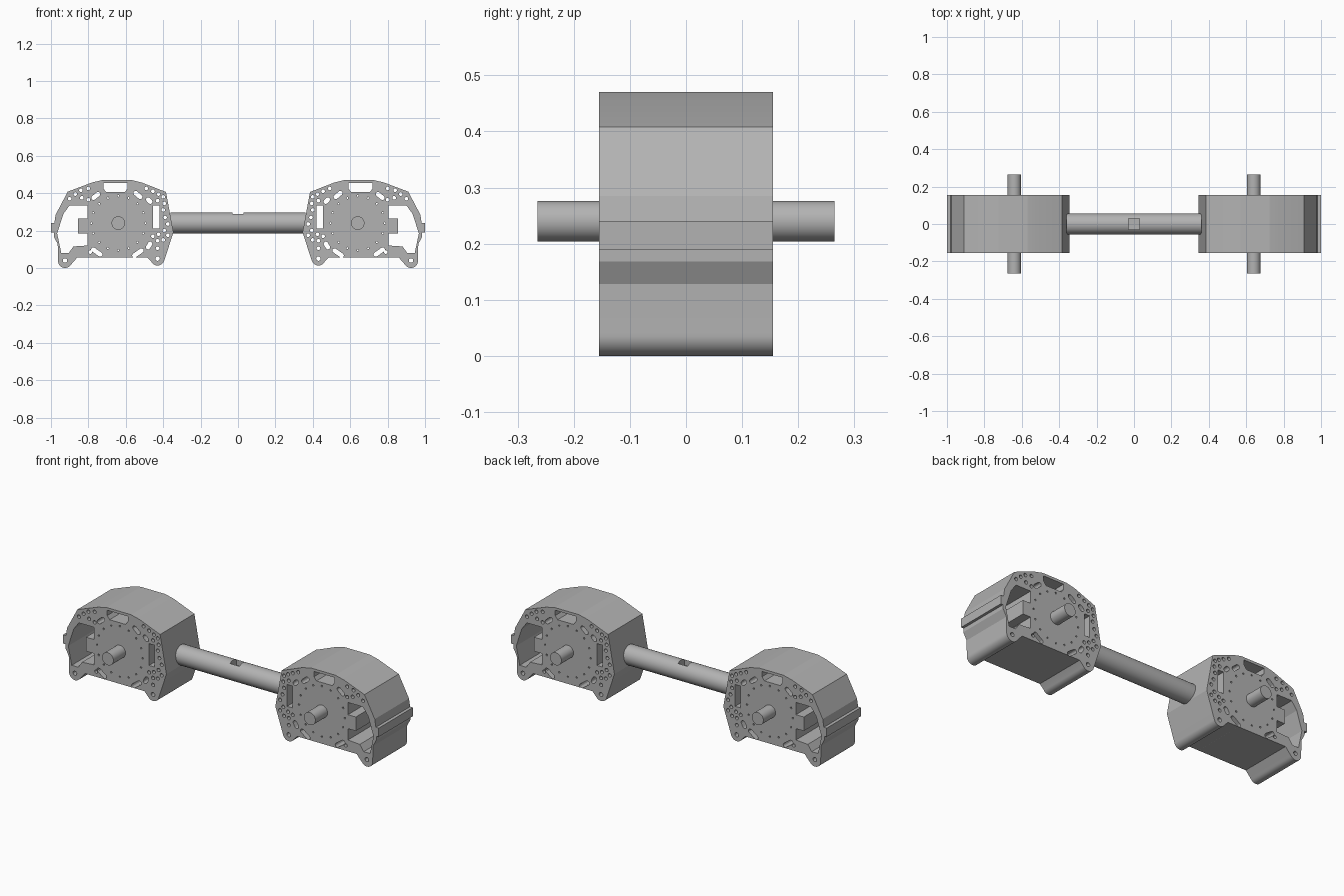
import bpy, bmesh, math
from mathutils import Matrix, Vector

if "Cube" in bpy.data.objects:
    bpy.data.objects.remove(bpy.data.objects["Cube"], do_unlink=True)

AXLE_X, AXLE_Z, HALF_DEPTH = .64, .24, .155

grey = bpy.data.materials.new("plain grey")
grey.use_nodes = True
grey.diffuse_color = (.45, .45, .45, 1)
grey.node_tree.nodes["Principled BSDF"].inputs["Base Color"].default_value = grey.diffuse_color


def arc(cx, cz, radius, start, end, steps):
    """Points along a circular arc, angles in degrees."""
    angles = [math.radians(start + (end - start) * i / steps) for i in range(steps + 1)]
    return [(cx + radius * math.cos(a), cz + radius * math.sin(a)) for a in angles]


def disc(cx, cz, radius, sides=12):
    return arc(cx, cz, radius, 0, 360, sides)[:-1]


def slot(cx, cz, length, width, angle):
    """Round-ended slot turned by an angle in degrees."""
    r, half = width / 2, (length - width) / 2
    points = arc(half, 0, r, -90, 90, 6) + arc(-half, 0, r, 90, 270, 6)
    turn = Matrix.Rotation(math.radians(angle), 2)
    return [tuple(turn @ Vector(p) + Vector((cx, cz))) for p in points]


def finish(obj, angle):
    """Give the part its colour and shade curved areas smooth."""
    obj.data.materials.clear()
    obj.data.materials.append(grey)
    bpy.ops.object.select_all(action='DESELECT')
    obj.select_set(True)
    bpy.context.view_layer.objects.active = obj
    bpy.ops.object.shade_smooth_by_angle(angle=math.radians(angle))


def add_object(name, mesh):
    obj = bpy.data.objects.new(name, mesh)
    bpy.context.scene.collection.objects.link(obj)
    return obj


def extruded_plate(name, loops, side):
    """Extrude an outline with holes through the depth, mirrored by side."""
    curve = bpy.data.curves.new(name + "_profile", 'CURVE')
    curve.dimensions, curve.fill_mode, curve.extrude = '2D', 'BOTH', HALF_DEPTH
    for loop in loops:
        spline = curve.splines.new('POLY')
        spline.points.add(len(loop) - 1)
        for point, (x, z) in zip(spline.points, loop):
            point.co = (side * x, z, 0, 1)
        spline.use_cyclic_u = True
    helper = add_object(name + "_profile", curve)
    bpy.context.view_layer.update()
    graph = bpy.context.evaluated_depsgraph_get()
    mesh = bpy.data.meshes.new_from_object(helper.evaluated_get(graph))
    bpy.data.objects.remove(helper, do_unlink=True)
    bm = bmesh.new()
    bm.from_mesh(mesh)
    bmesh.ops.remove_doubles(bm, verts=bm.verts, dist=.0001)
    bmesh.ops.recalc_face_normals(bm, faces=bm.faces)
    bm.transform(Matrix.Rotation(math.radians(90), 4, 'X'))
    bm.to_mesh(mesh)
    bm.free()
    finish(add_object(name, mesh), 12)


def cylinder(name, radius, length, location, rotation):
    bpy.ops.mesh.primitive_cylinder_add(vertices=48, radius=radius, depth=length,
                                        location=location, rotation=rotation)
    bpy.context.object.name = name
    return bpy.context.object


# Housing outline: roof, inner wall, two rounded feet, outer wall with a rib
outline = [(.725, .47), (.57, .47), (.515, .457), (.385, .406), (.345, .19)]
outline += arc(.43, .05, .037, 195, 330, 14)
outline += [(.485, .055), (.86, .055)]
outline += arc(.925, .037, .037, 215, 365, 15)
outline += [(.964, .128), (.985, .168), (.985, .19), (1, .19), (1, .24),
            (.982, .24), (.975, .285), (.91, .408), (.78, .457)]

# Large openings: outer window, roof slot and inner window
outer_window = [(.967, .185), (.933, .29), (.9, .335), (.805, .335), (.805, .265),
                (.855, .265), (.855, .185), (.805, .185), (.805, .12),
                (.88, .115), (.905, .08), (.945, .08)]
roof_slot = [(.72, .455), (.59, .455), (.59, .425), (.605, .405), (.705, .405), (.72, .425)]
inner_window = [(.455, .335), (.42, .335), (.42, .21), (.455, .21)]
holes = [outer_window, roof_slot, inner_window]

# Slanted slots around the axle
for cx, cz, length, angle in [(.755, .085, .07, 35), (.535, .08, .07, -35),
                              (.76, .385, .055, -40), (.535, .39, .055, 40),
                              (.475, .12, .045, -60), (.475, .36, .04, 45)]:
    holes.append(slot(cx, cz, length, .024, angle))

# Ring of small bolt holes
holes += [disc(x, z, .005, 8) for x, z in disc(AXLE_X, AXLE_Z, .145, 16)]

# Scattered round holes along the rim
inner_rim = [(.49, .425), (.455, .41), (.425, .395), (.4, .38), (.43, .36), (.395, .345),
             (.4, .31), (.39, .27), (.375, .235), (.395, .2), (.375, .175), (.4, .15),
             (.425, .18), (.43, .145), (.455, .17), (.43, .105)]
outer_rim = [(.8, .425), (.84, .415), (.87, .395), (.835, .375), (.8, .365), (.9, .37),
             (.79, .085)]
holes += [disc(x, z, .01) for x, z in inner_rim + outer_rim]
holes += [disc(x, z, .012) for x, z in [(.43, .05), (.925, .04)]]

# Mirrored housings, each with its axle
for label, side in (("left", 1), ("right", -1)):
    extruded_plate(label + "_housing", [outline] + holes, side)
    axle = cylinder(label + "_axle", .036, .53, (side * AXLE_X, 0, AXLE_Z),
                    (math.radians(90), 0, 0))
    finish(axle, 30)

# Connecting tube with a square pocket in its top
tube = cylinder("connecting_tube", .056, .72, (0, 0, AXLE_Z), (0, math.radians(90), 0))
bpy.ops.mesh.primitive_cube_add(size=.06, location=(0, 0, AXLE_Z + .045))
cutter = bpy.context.object
cutter.name = "pocket_cutter"
cutter.hide_render = True
cutter.hide_set(True)
pocket = tube.modifiers.new("pocket", 'BOOLEAN')
pocket.operation, pocket.solver, pocket.object = 'DIFFERENCE', 'EXACT', cutter
bpy.context.view_layer.update()
cut_mesh = bpy.data.meshes.new_from_object(
    tube.evaluated_get(bpy.context.evaluated_depsgraph_get()))
tube.modifiers.clear()
tube.data = cut_mesh
bpy.data.objects.remove(cutter, do_unlink=True)
finish(tube, 30)
